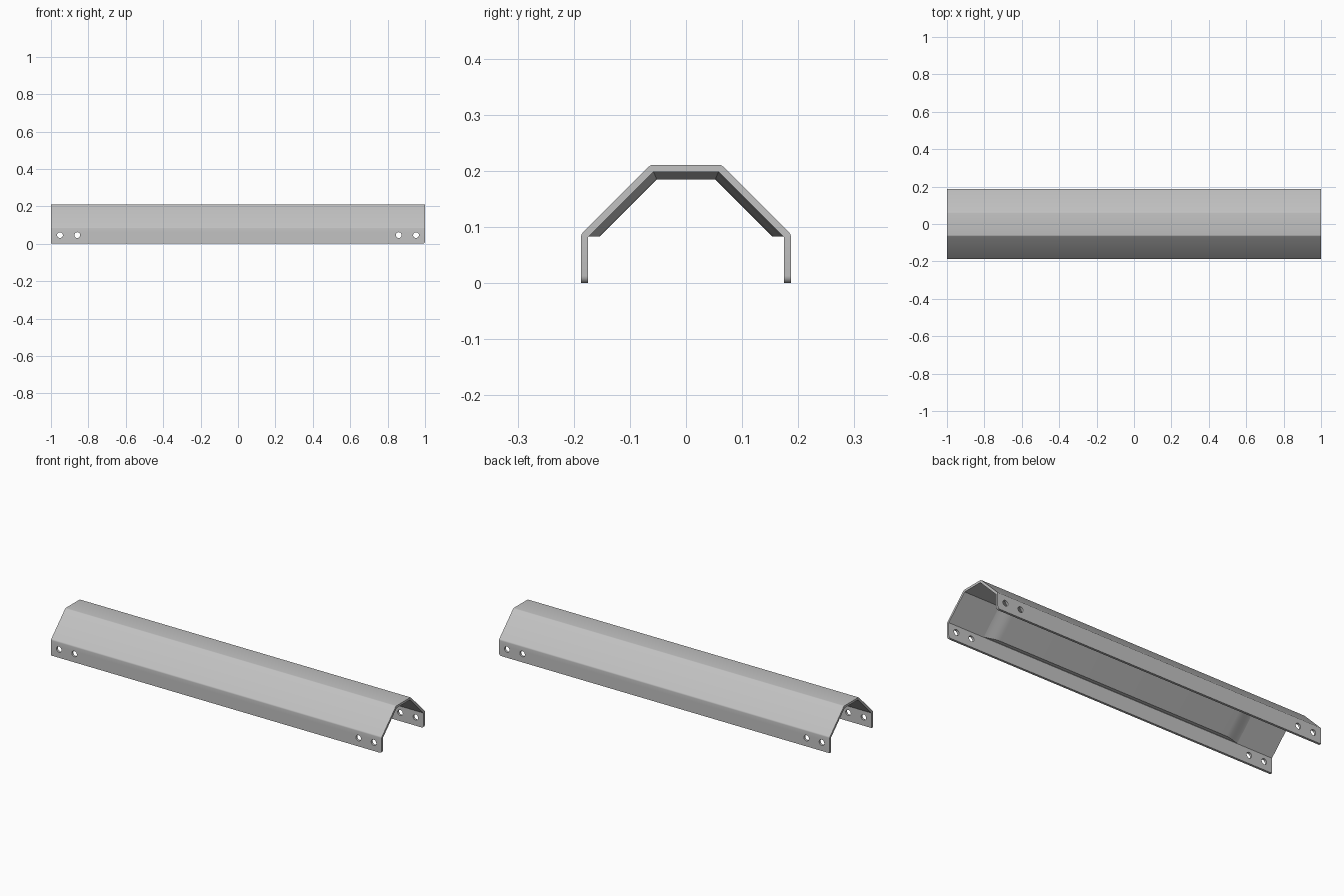
import bpy, bmesh, math
from mathutils import Matrix

cube = bpy.data.objects.get("Cube")
if cube:
    bpy.data.objects.remove(cube)

steel = bpy.data.materials.new("brushed grey")
steel.use_nodes = True
grey = (0.54, 0.54, 0.54, 1)
steel.diffuse_color = grey
steel.node_tree.nodes["Principled BSDF"].inputs["Base Color"].default_value = grey

LENGTH, WALL = 2.0, 0.0125
HALF_W, HEIGHT = 0.187, 0.211
DIAG = 0.274            # outer slope follows y + z = DIAG
INNER_DIAG = DIAG - WALL * math.sqrt(2)


def add_object(name, bm):
    bmesh.ops.recalc_face_normals(bm, faces=bm.faces)
    mesh = bpy.data.meshes.new(name)
    bm.to_mesh(mesh)
    bm.free()
    mesh.materials.append(steel)
    ob = bpy.data.objects.new(name, mesh)
    bpy.context.collection.objects.link(ob)
    return ob


def loft(bm, sections):
    """Skin closed sections given as (x, [(y, z), ...])."""
    rings = [[bm.verts.new((x, y, z)) for y, z in pts] for x, pts in sections]
    n = len(rings[0])
    for a, b in zip(rings, rings[1:]):
        for i in range(n):
            j = (i + 1) % n
            bm.faces.new((a[i], a[j], b[j], b[i]))
    bm.faces.new(rings[0])
    bm.faces.new(rings[-1])


def mirrored(half):
    return half + [(-y, z) for y, z in reversed(half)]


# Bent sheet channel
outer = mirrored([(HALF_W, 0), (HALF_W, DIAG - HALF_W), (DIAG - HEIGHT, HEIGHT)])
iw, ih = HALF_W - WALL, HEIGHT - WALL
inner = mirrored([(iw, 0), (iw, INNER_DIAG - iw), (INNER_DIAG - ih, ih)])
profile = outer + inner[::-1]
bm = bmesh.new()
loft(bm, [(-LENGTH / 2, profile), (LENGTH / 2, profile)])

# Soft outer bends
bends = []
for e in bm.edges:
    a, b = e.verts
    if abs(a.co.x - b.co.x) > 1 and a.co.z > 0.01:
        if any(math.dist((a.co.y, a.co.z), p) < 1e-4 for p in outer):
            bends.append(e)
bmesh.ops.bevel(bm, geom=bends, offset=0.004, segments=3, affect='EDGES', profile=0.5)

# Rounded lower corners of both flanges
corners = [e for e in bm.edges
           if all(v.co.z < 1e-5 for v in e.verts)
           and abs(e.verts[0].co.x - e.verts[1].co.x) < 1e-5]
bmesh.ops.bevel(bm, geom=corners, offset=0.013, segments=5, affect='EDGES', profile=0.5)
channel = add_object("channel", bm)

# Bolt holes through both flanges
bm = bmesh.new()
for x in (-0.952, -0.859, 0.859, 0.952):
    place = Matrix.Translation((x, 0, 0.046)) @ Matrix.Rotation(math.pi / 2, 4, 'X')
    bmesh.ops.create_cone(bm, cap_ends=True, segments=24, radius1=0.0155,
                          radius2=0.0155, depth=0.6, matrix=place)
cutter = add_object("hole_cutter", bm)
cutter.hide_render = True
cut = channel.modifiers.new("holes", 'BOOLEAN')
cut.operation, cut.solver, cut.object = 'DIFFERENCE', 'EXACT', cutter
bpy.context.view_layer.update()
drilled = bpy.data.meshes.new_from_object(
    channel.evaluated_get(bpy.context.evaluated_depsgraph_get()))
channel.modifiers.clear()
channel.data = drilled
bpy.data.objects.remove(cutter)


# Inner stiffening liner, fading into the sheet towards each end
def liner_half(t):
    d, z = INNER_DIAG - t * math.sqrt(2), ih - t
    return [(d - 0.083, 0.083), (d - z, z)]


STEPS, START, RAMP, THICK, SINK = 8, 0.80, 0.10, 0.0137, 0.001
fade = []
for i in range(STEPS + 1):
    u = i / STEPS
    t = -SINK + (THICK + SINK) * u * u * (3 - 2 * u)
    fade.append((START - RAMP * u, mirrored(liner_half(t)) + mirrored(liner_half(-0.004))[::-1]))
bm = bmesh.new()
loft(bm, fade + [(-x, pts) for x, pts in reversed(fade)])
liner = add_object("inner_liner", bm)

# Shading
bpy.context.view_layer.update()
for ob in (channel, liner):
    ob.select_set(True)
bpy.context.view_layer.objects.active = channel
bpy.ops.object.shade_smooth_by_angle(angle=math.radians(25))
